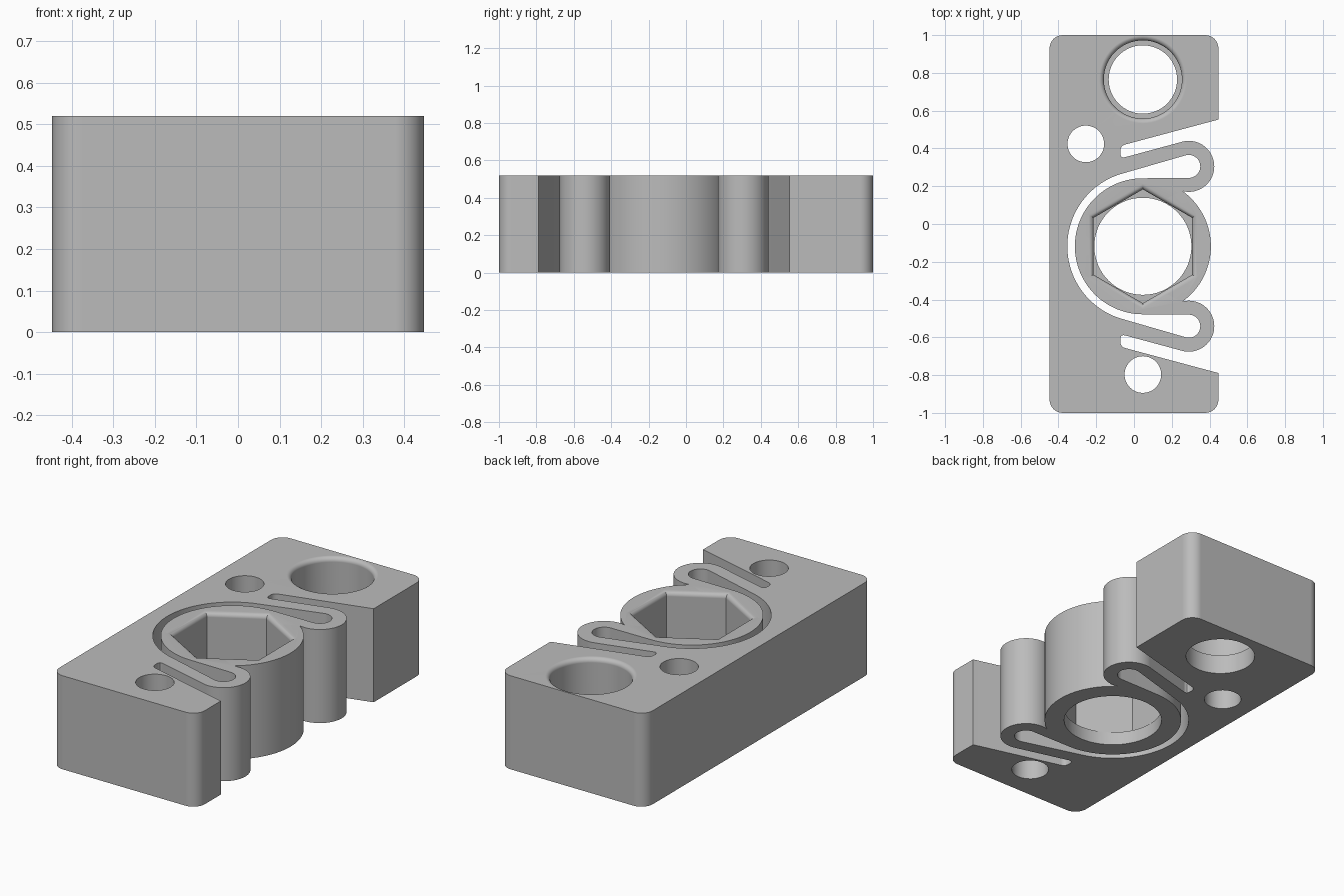
import bpy
import bmesh
from math import sin, cos, pi, radians
from mathutils import Vector

if "Cube" in bpy.data.objects:
    bpy.data.objects.remove(bpy.data.objects["Cube"])

HEIGHT = 0.52
HALF_W = 0.447
RING = Vector((0.047, -0.118))   # centre of the sprung ring
LOBE = Vector((0.29, 0.305))     # centre of the upper spring bend
BORE = (0.047, 0.765)
RING_R, SLOT_R = 0.36, 0.40
LOBE_OUT, LOBE_IN = 0.135, 0.061

grey = bpy.data.materials.new("grey plastic")
grey.use_nodes = True
colour = (0.5, 0.5, 0.5, 1)
grey.diffuse_color = colour
grey.node_tree.nodes["Principled BSDF"].inputs["Base Color"].default_value = colour


def arc(c, r, start, end, n):
    """Points along an arc, angles in degrees."""
    angles = [radians(start + (end - start) * i / n) for i in range(n + 1)]
    return [Vector((c[0] + r * cos(a), c[1] + r * sin(a))) for a in angles]


def circle(c, r, n=48):
    return arc(c, r, 0, 360, n)[:-1]


def rounded(before, corner, after, r, n=4):
    """Round one corner with a small curve."""
    a = corner + (before - corner).normalized() * r
    b = corner + (after - corner).normalized() * r
    return [a.lerp(corner, t).lerp(corner.lerp(b, t), t)
            for t in [i / n for i in range(n + 1)]]


def flip(points):
    """Mirror points across the ring centre line, reversing their order."""
    return [Vector((p.x, 2 * RING.y - p.y)) for p in reversed(points)]


def add_object(name, bm):
    bmesh.ops.recalc_face_normals(bm, faces=bm.faces)
    mesh = bpy.data.meshes.new(name)
    bm.to_mesh(mesh)
    bm.free()
    mesh.materials.append(grey)
    obj = bpy.data.objects.new(name, mesh)
    bpy.context.collection.objects.link(obj)
    return obj


def cutter(name, centre, profile, sides, turn=0):
    """Stack of rings, given as radius and height pairs."""
    bm = bmesh.new()
    rings = [[bm.verts.new((*p, z)) for p in
              arc(centre, r, turn, turn + 360, sides)[:-1]] for r, z in profile]
    for low, high in zip(rings, rings[1:]):
        for i in range(sides):
            j = (i + 1) % sides
            bm.faces.new((low[i], low[j], high[j], high[i]))
    bm.faces.new(rings[0])
    bm.faces.new(rings[-1])
    obj = add_object(name, bm)
    obj.hide_render = True
    return obj


def lip(r, size, n=7):
    """Rounded rim profile that flares out to the top face."""
    steps = [pi / 2 * i / n for i in range(n + 1)]
    return [(r + size * (1 - cos(a)), HEIGHT - size + size * sin(a)) for a in steps]


# Outer outline: block corners, open wedges, spring bends and ring side
slope = Vector((cos(radians(15)), sin(radians(15))))
wedge_edge = Vector((HALF_W, 0.553))
wedge_top = Vector((-0.072, 0.414))
wedge_low = Vector((-0.072, 0.347))
bend = arc(LOBE, LOBE_OUT, 105, -106, 36)
spring = [wedge_edge]
spring += rounded(wedge_edge, wedge_top, wedge_low, 0.026)
spring += rounded(wedge_top, wedge_low, bend[0], 0.026)
spring += bend
ring_side = arc(RING, RING_R, 54, -54, 36)
cx, cy, rad = HALF_W - 0.07, 0.93, 0.07
outline = spring + ring_side + flip(spring)
for x, y, start in ((cx, -cy, 0), (-cx, -cy, -90), (-cx, cy, 180), (cx, cy, 90)):
    outline += arc((x, y), rad, start, start - 90, 8)

# Closed slot behind the ring, running into both spring bends
slot = arc(RING, SLOT_R, 180, 105, 28)
slot += arc(LOBE, LOBE_IN, 105, -90, 20)
slot += arc(RING, RING_R, 90, 180, 32)[:-1]
half = [p for p in slot if p.x > RING.x - SLOT_R + 1e-5]
outer_half = arc(RING, SLOT_R, 255, 105, 56)
inner_half = arc(RING, RING_R, 90, 270, 64)
bend_in = arc(LOBE, LOBE_IN, 105, -90, 20)
slot = outer_half + bend_in + inner_half + flip(bend_in)

# Mounting block with through holes
loops = [outline, slot, circle((-0.255, 0.424), 0.097), circle((0.047, -0.797), 0.097)]
bm = bmesh.new()
edges = []
for loop in loops:
    verts = [bm.verts.new((p.x, p.y, 0)) for p in loop]
    edges += [bm.edges.new((verts[i - 1], verts[i])) for i in range(len(verts))]
bmesh.ops.triangle_fill(bm, use_beauty=True, use_dissolve=False, edges=edges)
raised = bmesh.ops.extrude_face_region(bm, geom=bm.faces[:])["geom"]
bmesh.ops.translate(bm, vec=(0, 0, HEIGHT),
                    verts=[g for g in raised if isinstance(g, bmesh.types.BMVert)])
block = add_object("spring_block", bm)

# Stepped bore, hexagonal pocket and the round opening under it
hex_scale = 1 / cos(pi / 6)
cutters = [
    cutter("bore_cutter", BORE, [(0.181, -0.1), (0.181, 0.11), (0.207, 0.11)]
           + lip(0.207, 0.025) + [(0.232, 0.6)], 64),
    cutter("hex_cutter", RING, [(r * hex_scale, z) for r, z in
           [(0.261, 0.075)] + lip(0.261, 0.025) + [(0.286, 0.6)]], 6, 30),
    cutter("opening_cutter", RING, [(0.257, -0.1), (0.257, 0.3)], 64),
]
bpy.context.view_layer.objects.active = block
for obj in bpy.context.selected_objects:
    obj.select_set(False)
block.select_set(True)
for tool in cutters:
    mod = block.modifiers.new(tool.name, "BOOLEAN")
    mod.operation = "DIFFERENCE"
    mod.solver = "EXACT"
    mod.object = tool
    bpy.ops.object.modifier_apply(modifier=mod.name)
    bpy.data.objects.remove(tool)

# Smooth walls with crisp edges
bpy.ops.object.shade_smooth_by_angle(angle=radians(30))
normals = block.modifiers.new("flat_tops", "WEIGHTED_NORMAL")
normals.keep_sharp = True
